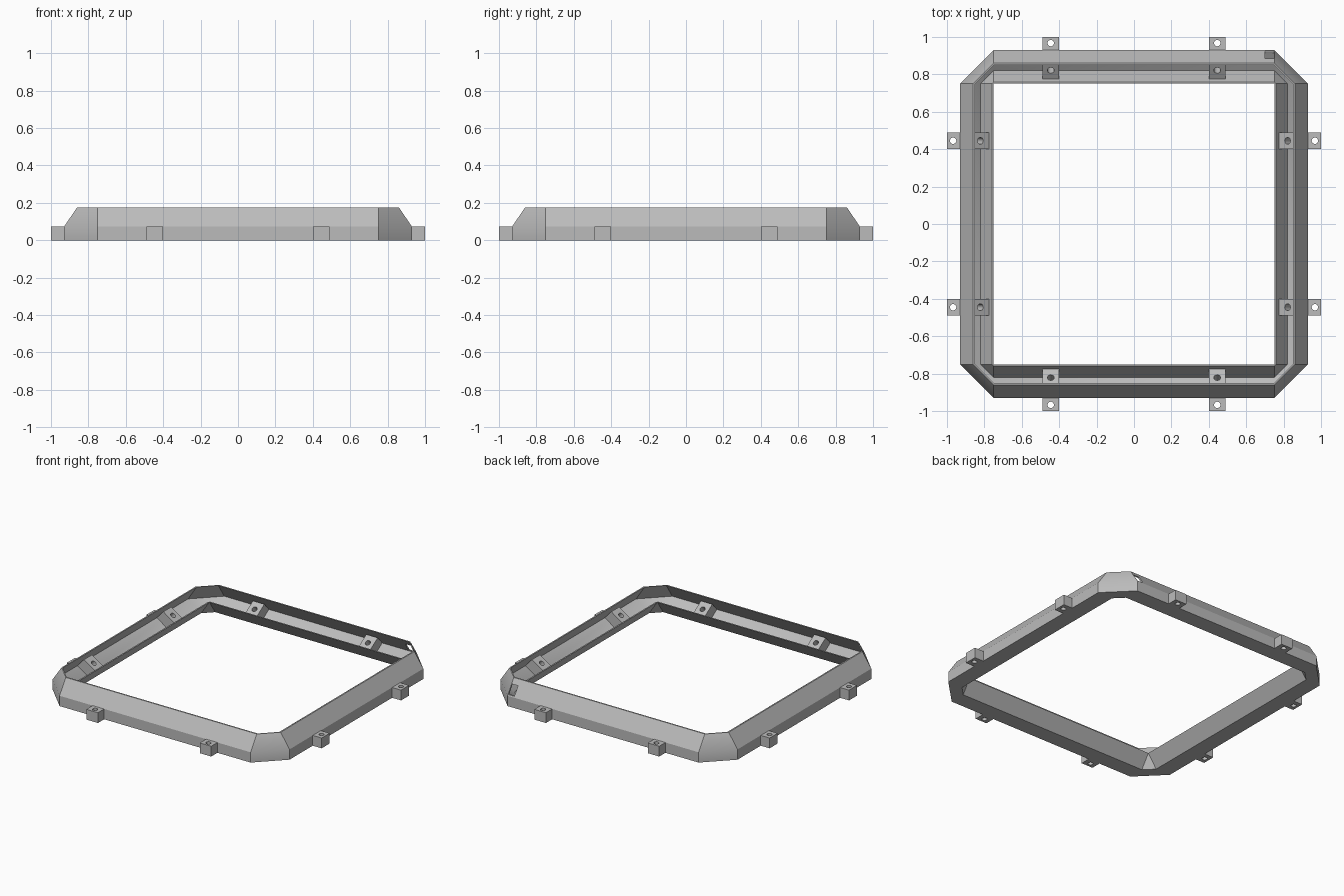
import bpy, bmesh, math
from mathutils import Matrix, Vector

default = bpy.data.objects.get("Cube")
if default:
    bpy.data.objects.remove(default, do_unlink=True)

HALF = 0.75          # half width of the open square
TAB_OFFSET = 0.445   # distance of tabs and bosses from the side's middle
TAB_HALF = 0.045

grey = bpy.data.materials.new("mid_grey")
grey.use_nodes = True
grey.diffuse_color = (0.5, 0.5, 0.5, 1)
grey.node_tree.nodes["Principled BSDF"].inputs["Base Color"].default_value = (0.5, 0.5, 0.5, 1)


def make_object(name, bm):
    bmesh.ops.remove_doubles(bm, verts=bm.verts, dist=0.0001)
    bmesh.ops.recalc_face_normals(bm, faces=bm.faces)
    mesh = bpy.data.meshes.new(name)
    bm.to_mesh(mesh)
    bm.free()
    mesh.materials.append(grey)
    obj = bpy.data.objects.new(name, mesh)
    bpy.context.collection.objects.link(obj)
    return obj


def prism(name, profile, x0, x1):
    """Extrude a (distance outward, height) profile along the back side."""
    bm = bmesh.new()
    ends = [[bm.verts.new((x, HALF + d, z)) for d, z in profile] for x in (x0, x1)]
    for end in ends:
        bm.faces.new(end)
    n = len(profile)
    for i in range(n):
        j = (i + 1) % n
        bm.faces.new((ends[0][i], ends[0][j], ends[1][j], ends[1][i]))
    return make_object(name, bm)


def rod(name, centre, axis, radius, length):
    bm = bmesh.new()
    turn = Vector((0, 0, 1)).rotation_difference(Vector(axis)).to_matrix().to_4x4()
    bmesh.ops.create_cone(bm, cap_ends=True, segments=24, radius1=radius, radius2=radius,
                          depth=length, matrix=Matrix.Translation(centre) @ turn)
    return make_object(name, bm)


def cut(obj, cutter):
    mod = obj.modifiers.new("cut", "BOOLEAN")
    mod.operation = "DIFFERENCE"
    mod.solver = "EXACT"
    mod.object = cutter
    bpy.context.view_layer.objects.active = obj
    bpy.ops.object.modifier_apply(modifier=mod.name)
    bpy.data.objects.remove(cutter, do_unlink=True)


def shade(obj, degrees):
    bpy.ops.object.select_all(action="DESELECT")
    obj.select_set(True)
    bpy.context.view_layer.objects.active = obj
    bpy.ops.object.shade_smooth_by_angle(angle=math.radians(degrees))


# Frame: a channel leaning inward, swept round the square with chamfered corners
channel = [(0.065, 0), (0.18, 0), (0.18, 0.073), (0.11, 0.176), (0.1, 0.176),
           (0.167, 0.074), (0.07, 0.01), (0.01, 0.095), (0, 0.095)]
bm = bmesh.new()
rings = []
for k in range(4):
    turn = Matrix.Rotation(k * math.pi / 2, 3, "Z")
    for outward in (Vector((1, 0, 0)), Vector((0, 1, 0))):
        corner = Vector((HALF, HALF, 0))
        rings.append([bm.verts.new(turn @ (corner + outward * d + Vector((0, 0, z))))
                      for d, z in channel])
for a, ring in enumerate(rings):
    following = rings[(a + 1) % len(rings)]
    for i in range(len(channel)):
        j = (i + 1) % len(channel)
        corners = []
        for v in (ring[i], ring[j], following[j], following[i]):
            if all((v.co - w.co).length > 0.0001 for w in corners):
                corners.append(v)
        if len(corners) > 2:
            bm.faces.new(corners)
frame = make_object("frame", bm)

# Cable slot through the back wall beside one corner
cut(frame, prism("slot_cutter", [(0.115, 0.08), (0.25, 0.08), (0.25, 0.14), (0.115, 0.14)], 0.7, 0.748))
shade(frame, 33.3)

# Mounting tabs outside and slanted screw bosses inside the channel
tab_profile = [(0.175, 0), (0.25, 0), (0.25, 0.073), (0.175, 0.073)]
boss_profile = [(0.067, 0.008), (0.17, 0.072), (0.117, 0.158 - 0.028), (0.024, 0.07)]
boss_axis = Vector((0, -0.56, 0.83)).normalized()
for k, side in enumerate(("back", "left", "front", "right")):
    turn = Matrix.Rotation(k * math.pi / 2, 4, "Z")
    for number, x in enumerate((-TAB_OFFSET, TAB_OFFSET), 1):
        tab = prism(f"{side}_tab_{number}", tab_profile, x - TAB_HALF, x + TAB_HALF)
        cut(tab, rod("hole_cutter", (x, HALF + 0.217, 0.04), (0, 0, 1), 0.017, 0.3))
        boss = prism(f"{side}_boss_{number}", boss_profile, x - TAB_HALF, x + TAB_HALF)
        top_centre = Vector((x, HALF + 0.071, 0.1))
        cut(boss, rod("hole_cutter", top_centre, boss_axis, 0.018, 0.11))
        for part in (tab, boss):
            part.data.transform(turn)
            shade(part, 30)
